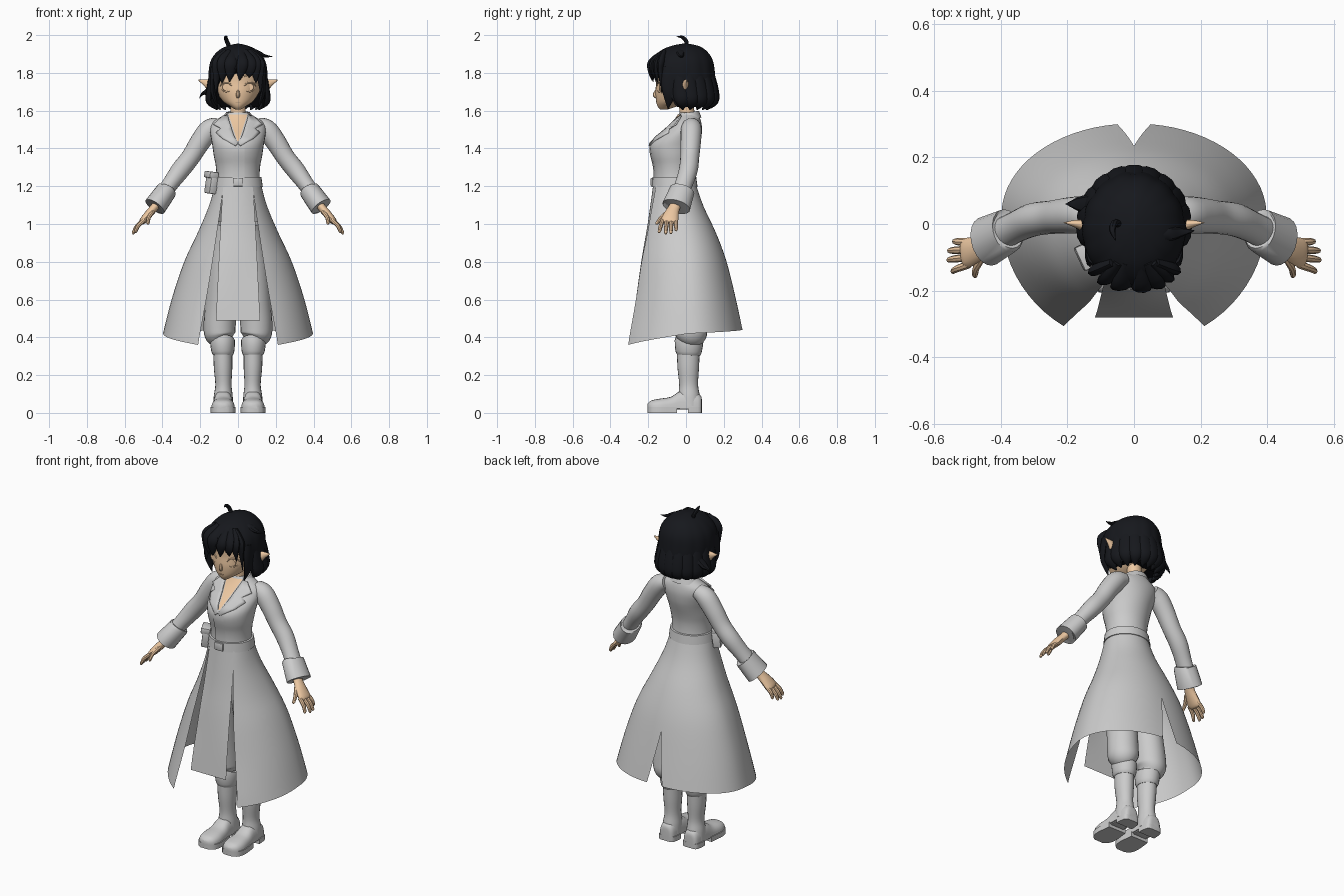
import bpy, bmesh
from math import sin, cos, pi, radians, asin, sqrt
from mathutils import Vector, Matrix


def material(name, col):
    m = bpy.data.materials.new(name)
    m.diffuse_color = col
    return m


SKIN = material("skin", (0.85, 0.58, 0.36, 1))
BLACK = material("hair_black", (0.008, 0.009, 0.012, 1))


def finish(name, bm, mat=None, mirror=False, angle=40):
    bmesh.ops.recalc_face_normals(bm, faces=bm.faces)
    me = bpy.data.meshes.new(name)
    bm.to_mesh(me)
    bm.free()
    ob = bpy.data.objects.new(name, me)
    bpy.context.collection.objects.link(ob)
    if mat:
        me.materials.append(mat)
    if mirror:
        ob.modifiers.new("mirror", 'MIRROR')
    bpy.ops.object.select_all(action='DESELECT')
    ob.select_set(True)
    bpy.context.view_layer.objects.active = ob
    bpy.ops.object.shade_smooth_by_angle(angle=radians(angle))
    return ob


def spline(rows, k=4):
    """Catmull-Rom resampling of number tuples."""
    out, n = [], len(rows)
    for i in range(n - 1):
        p0, p1, p2, p3 = (rows[max(0, min(n - 1, i + d))] for d in (-1, 0, 1, 2))
        for j in range(k):
            t = j / k
            out.append(tuple(0.5 * (2*b + (c-a)*t + (2*a-5*b+4*c-d)*t*t + (3*b-a-3*c+d)*t**3)
                             for a, b, c, d in zip(p0, p1, p2, p3)))
    return out + [tuple(rows[-1])]


def lookup(table, z):
    """Linear lookup in a table sorted by z downward or upward."""
    t = sorted(table)
    z = max(t[0][0], min(t[-1][0], z))
    for a, b in zip(t, t[1:]):
        if z <= b[0]:
            f = (z - a[0]) / max(b[0] - a[0], 1e-6)
            return [p + (q - p) * f for p, q in zip(a[1:], b[1:])]


def loft(name, rows, mat=None, closed=True, caps=True, **kw):
    bm = bmesh.new()
    vs = [[bm.verts.new(p) for p in r] for r in rows]
    n = len(rows[0])
    for a, b in zip(vs, vs[1:]):
        for i in range(n if closed else n - 1):
            j = (i + 1) % n
            bm.faces.new((a[i], a[j], b[j], b[i]))
    if closed and caps:
        bm.faces.new(vs[0])
        bm.faces.new(vs[-1])
    return finish(name, bm, mat, **kw)


def ring(z, a, yf, yb, n=32):
    c, b = (yf + yb) / 2, (yb - yf) / 2
    return [(a * sin(2*pi*i/n), c - b * cos(2*pi*i/n), z) for i in range(n)]


def tube(name, pts, mat=None, n=14, side=(0, 1, 0), k=4, **kw):
    """pts: (x, y, z, radius along side, radius across)."""
    pts = spline(pts, k)
    rows = []
    for i, p in enumerate(pts):
        t = (Vector(pts[min(i+1, len(pts)-1)][:3]) - Vector(pts[max(i-1, 0)][:3])).normalized()
        s = Vector(side)
        s = (s - t * s.dot(t)).normalized()
        u = t.cross(s)
        rows.append([Vector(p[:3]) + s * p[3] * cos(2*pi*j/n) + u * p[4] * sin(2*pi*j/n) for j in range(n)])
    return loft(name, rows, mat, **kw)


def box(name, loc, size, rot=(0, 0, 0), bevel=0.006, mat=None, **kw):
    bm = bmesh.new()
    m = Matrix.Translation(loc)
    for ax, r in zip('XYZ', rot):
        m = m @ Matrix.Rotation(radians(r), 4, ax)
    bmesh.ops.create_cube(bm, size=1, matrix=m @ Matrix.Diagonal((*size, 1)))
    bmesh.ops.bevel(bm, geom=bm.edges[:], offset=bevel, segments=2, affect='EDGES', profile=0.5)
    return finish(name, bm, mat, **kw)


# Coat bodice: z, half width, front y, back y
TORSO = spline([(1.18, .125, -.175, .055), (1.25, .115, -.168, .045), (1.31, .118, -.172, .045),
                (1.36, .128, -.185, .055), (1.41, .135, -.19, .07), (1.45, .142, -.168, .08),
                (1.50, .148, -.11, .085), (1.54, .135, -.07, .08), (1.57, .085, -.045, .07),
                (1.59, .055, -.035, .06)], 3)
loft("coat_bodice", [ring(*r) for r in TORSO])


def on_chest(x, z, off):
    a, yf, yb = lookup(TORSO, z)
    return (x, (yf+yb)/2 - (yb-yf)/2 * sqrt(max(.35, 1 - (x/a)**2)) - off, z)


# Open neckline, lapels, placket and collar
loft("chest_skin", [[on_chest((.004 + .046*i/8) * u/3, 1.44 + .14*i/8, .004) for u in range(-3, 4)]
                    for i in range(9)], SKIN, closed=False)
inner = [(.055, 1.58), (.048, 1.55), (.036, 1.515), (.034, 1.505), (.02, 1.465), (0, 1.43)]
outer = [(.08, 1.575), (.13, 1.53), (.09, 1.508), (.118, 1.485), (.085, 1.455), (.015, 1.415)]
lapel = loft("lapel", [[on_chest(a + (c-a)*t/4, b + (d-b)*t/4, .01) for t in range(5)]
                       for (a, b), (c, d) in zip(inner, outer)], closed=False, mirror=True)
lapel.modifiers.new("thick", 'SOLIDIFY').thickness = .008
loft("coat_placket", [[on_chest(x, 1.42 - .17*i/8, .004) for x in (-.03, 0, .035)] for i in range(9)], closed=False)
loft("collar", [[(a * sin(t), .012 - b * cos(t), z + .008 * cos(t) * -1)
                 for t in (radians(45 + 270*i/24) for i in range(25))]
                for z, a, b in ((1.55, .065, .055), (1.59, .056, .05), (1.59, .064, .057), (1.555, .088, .07))],
     closed=False)

# Belt, buckle and pouch
loft("belt", [ring(z, a + o, yf - o, yb + o) for z, o in ((1.195, .002), (1.197, .009), (1.248, .009), (1.25, .002))
              for a, yf, yb in [lookup(TORSO, z)]], angle=30)
box("belt_buckle", (0, -.181, 1.222), (.055, .012, .045), bevel=.004)
box("belt_pouch", (-.14, -.095, 1.21), (.045, .07, .10), (0, 8, 25))
box("pouch_flap", (-.141, -.096, 1.26), (.052, .077, .035), (0, 8, 25))

# Skirt side panels: z, half width, front edge x, front edge y, back y, centre y
SKIRT = spline([(1.22, .12, .075, -.155, .05, -.06), (1.10, .152, .09, -.178, .09, -.04),
                (.95, .215, .112, -.205, .16, -.01), (.8, .285, .135, -.235, .215, .01),
                (.6, .352, .168, -.265, .265, .02), (.4, .402, .205, -.30, .31, .03),
                (.34, .415, .213, -.308, .322, .03)])
rows = []
for i in range(25):
    s, row = i / 24, []
    for j in range(29):
        u = j / 28
        zb = .36 + .06 * min(u / .4, 1) + .02 * max(0, (u - .4) / .6)
        z = 1.22 + (zb - 1.22) * s
        a, xe, ye, yb, c = lookup(SKIRT, z)
        t0 = asin(xe / a)
        th = t0 + (pi - .128 * max(0, (s - .625) / .375) - t0) * u
        cs = cos(th)
        y = c - (c - ye) / cos(t0) * cs if cs > 0 else c - (yb - c) * cs
        row.append((a * sin(th) if th < pi - 1e-6 else 0, y, z))
    rows.append(row)
loft("coat_skirt", rows, closed=False, mirror=True)

# Front skirt panel
PANEL = spline([(1.22, .078, -.172), (1.0, .092, -.203), (.8, .102, -.237), (.49, .117, -.28)])
loft("front_panel", [[(w*u/4, y + 3 * max(0, z - .6) * (w*u/4)**2 * 1.6, z) for u in range(-4, 5)]
                     for z, w, y in PANEL], closed=False)

# Sleeves, cuffs and hands
tube("sleeve", [(.10, .03, 1.525, .045, .04), (.15, .028, 1.50, .055, .055), (.20, .025, 1.435, .054, .054),
                (.25, .02, 1.355, .05, .05), (.305, .012, 1.285, .05, .05), (.36, -.012, 1.21, .047, .043),
                (.425, -.045, 1.12, .05, .04)], mirror=True, n=20)
tube("cuff", [(.376, -.018, 1.182, .06, .048), (.378, -.02, 1.178, .067, .055), (.44, -.052, 1.092, .076, .06),
              (.438, -.05, 1.095, .066, .05), (.42, -.04, 1.115, .05, .04)], k=1, n=20, mirror=True)
tube("palm", [(.41, -.04, 1.13, .03, .024), (.445, -.063, 1.085, .031, .022), (.475, -.078, 1.05, .04, .022),
              (.505, -.088, 1.015, .045, .018), (.515, -.09, 1.005, .03, .008)], SKIN, mirror=True)
for nm, y0, tip in (("little", -.055, (.54, -.052, .965)), ("ring", -.077, (.556, -.08, .95)),
                    ("middle", -.1, (.558, -.108, .948)), ("index", -.122, (.545, -.143, .955)),
                    ("thumb", -.095, (.478, -.158, 1.0))):
    b = Vector((.452, y0, 1.065) if nm == "thumb" else (.496, y0, 1.022))
    t = Vector(tip)
    m = b.lerp(t, .55) + Vector((.006, 0, .005))
    e = b.lerp(t, .95)
    tube(nm + "_finger", [(*b, .012, .012), (*m, .011, .011), (*e, .008, .008), (*t, .002, .002)],
         SKIN, n=8, k=3, mirror=True)

# Legs, boots
tube("trouser_leg", [(.06, -.05, 1.0, .09, .06), (.08, -.02, .8, .09, .08), (.092, .01, .58, .088, .083),
                     (.097, .022, .46, .088, .085), (.095, .025, .41, .085, .08), (.085, .02, .375, .06, .055)],
     n=20, mirror=True)
tube("boot_cuff", [(.082, .018, .37, .06, .05), (.082, .018, .385, .07, .06), (.082, .016, .38, .076, .066),
                   (.08, .014, .325, .07, .061), (.08, .013, .305, .06, .052)], k=2, n=20, mirror=True)
tube("boot_shaft", [(.08, .012, .32, .06, .05), (.079, .012, .24, .057, .049), (.077, .014, .15, .05, .043),
                    (.078, .016, .09, .057, .05), (.079, .02, .035, .06, .052)], n=20, mirror=True)
FOOT = spline([(.084, .02, .07), (.075, .042, .095), (.03, .05, .115), (-.03, .052, .115), (-.08, .057, .085),
               (-.14, .062, .075), (-.185, .05, .065), (-.205, .022, .048)], 3)
rows = []
for y, w, top in FOOT:
    rows.append([(.079 + w * (1 if cos(t) > 0 else -1) * abs(cos(t))**.75, y,
                  .025 + (top - .025) * max(0, sin(t))**.8) for t in (2*pi*i/24 for i in range(24))])
loft("boot_foot", [[p if p[2] > .026 else (p[0], p[1], .024) for p in r] for r in rows], mirror=True)
for nm, lo, hi in (("boot_sole", -.3, -.04), ("boot_heel", .01, .1)):
    part = [(y, w + .004) for y, w, _ in FOOT if lo < y < hi]
    loft(nm, [[(.079 - w, y, 0), (.079 + w, y, 0), (.079 + w, y, .03), (.079 - w, y, .03)] for y, w in part],
         mirror=True)
box("boot_arch", (.079, -.015, .026), (.09, .1, .016), mirror=True)

# Head and face
HEAD = spline([(1.605, .012, -.135, -.10), (1.622, .04, -.15, -.05), (1.65, .08, -.158, .02),
               (1.70, .114, -.162, .09), (1.75, .128, -.158, .115), (1.80, .13, -.158, .12),
               (1.86, .115, -.145, .105), (1.91, .07, -.09, .06)])
loft("head", [ring(*r) for r in HEAD], SKIN)
tube("neck", [(0, .012, 1.52, .05, .052), (0, .006, 1.58, .04, .042), (0, 0, 1.67, .04, .042)], SKIN)
tube("nose", [(0, -.15, 1.715, .006, .006), (0, -.163, 1.685, .013, .01), (0, -.155, 1.668, .005, .008)], SKIN, n=8)
tube("ear", [(.105, -.012, 1.715, .018, .035), (.135, -.008, 1.73, .02, .036), (.17, 0, 1.747, .013, .02),
             (.21, .004, 1.762, .001, .002)], SKIN, mirror=True)


def face_y(x, z):
    a, yf, yb = lookup(HEAD, z)
    return (yf+yb)/2 - (yb-yf)/2 * sqrt(1 - (x/a)**2)


for nm, pts, r in (("upper_lid", ((.035, 1.732), (.05, 1.747), (.075, 1.747), (.096, 1.732)), .004),
                   ("lower_lid", ((.045, 1.705), (.06, 1.699), (.075, 1.702), (.087, 1.71)), .002),
                   ("brow", ((.035, 1.782), (.06, 1.789), (.09, 1.778)), .003)):
    tube(nm, [(x, face_y(x, z), z, r, r) for x, z in pts], SKIN, n=8, mirror=True)
tube("iris", [(.066, face_y(.066, 1.725) + d, 1.725, r, r * .9) for d, r in ((.004, .02), (-.002, .018))],
     SKIN, k=1, side=(0, 0, 1), mirror=True)
tube("mouth", [(x, face_y(x, 1.645), 1.645, .002, .002) for x in (-.012, 0, .012)], SKIN, n=6)

# Hair cap with a face opening
HAIR = spline([(1.955, .004, -.015, .005), (1.945, .05, -.07, .06), (1.92, .10, -.13, .105),
               (1.87, .14, -.178, .14), (1.80, .153, -.19, .152), (1.72, .15, -.182, .157),
               (1.66, .152, -.165, .155), (1.60, .13, -.14, .13)])


def hair_point(th, z, f=1.0):
    a, yf, yb = lookup(HAIR, z)
    return (f * a * sin(th), (yf+yb)/2 - f * (yb-yf)/2 * cos(th), z)


rows = []
for i in range(21):
    s, row = i / 20, []
    for j in range(84):
        th = 2 * pi * j / 84
        q = max(0, min(1, (abs(pi - th) * -1 + pi - radians(48)) / radians(25)))
        zb = 1.83 - .20 * q * q * (3 - 2 * q) + .012 * sin(9 * th)
        row.append(hair_point(th, 1.955 - (1.955 - zb) * s * s, 1 + .03 * s * abs(sin(7 * th))))
    rows.append(row)
loft("hair_cap", rows, BLACK)

# Fringe and side locks
for i, (x0, x1, zt, w) in enumerate(((-.105, -.118, 1.69, .03), (-.075, -.085, 1.745, .034), (-.035, -.045, 1.752, .034),
                                     (.025, .008, 1.76, .03), (.06, .06, 1.775, .034), (.09, .095, 1.745, .03),
                                     (.11, .12, 1.69, .028))):
    y1 = -.188 * sqrt(1 - (x1 / .172)**2)
    tube("fringe_lock_%d" % i, [(x0*.6, -.115, 1.915, w*.5, .012), (x0, y1 * .97, 1.86, w, .018),
                                ((x0+x1)/2, y1, 1.81, w*.85, .014), (x1, y1 + .008, zt, .002, .002)],
         BLACK, n=10, side=(1, -x1 * 4, 0))
tube("side_lock", [(.125, -.075, 1.83, .045, .02), (.132, -.085, 1.75, .045, .016), (.128, -.088, 1.68, .032, .013),
                   (.105, -.095, 1.61, .002, .002)], BLACK, n=10, mirror=True)

# Bob tufts around the nape
for i, deg in enumerate((84, 103, 123, 143, 163, 180)):
    th = radians(deg)
    pts = [(*hair_point(th, z, f), r, r2) for z, f, r, r2 in
           ((1.80, .9, .03, .015), (1.71, .97, .042, .022), (1.65, .98, .038, .024), (1.605, .84, .003, .003))]
    tube("bob_tuft_%d" % i, pts, BLACK, n=10, side=(cos(th), sin(th), 0), mirror=deg < 180)

# Loose strands
tube("crown_curl", [(-.045, 0, 1.935, .012, .012), (-.058, .002, 1.965, .011, .011), (-.065, -.018, 1.988, .01, .009),
                    (-.055, -.05, 1.992, .001, .001)], BLACK, n=8, side=(1, 0, 0))
tube("right_strand", [(.03, -.03, 1.935, .02, .01), (.10, -.03, 1.91, .022, .012), (.14, -.025, 1.89, .014, .009),
                      (.182, -.02, 1.887, .001, .001)], BLACK, n=8)
tube("left_strand", [(-.13, .06, 1.73, .03, .02), (-.165, .06, 1.70, .022, .014), (-.188, .06, 1.69, .01, .008),
                     (-.205, .06, 1.665, .001, .001)], BLACK, n=8)
